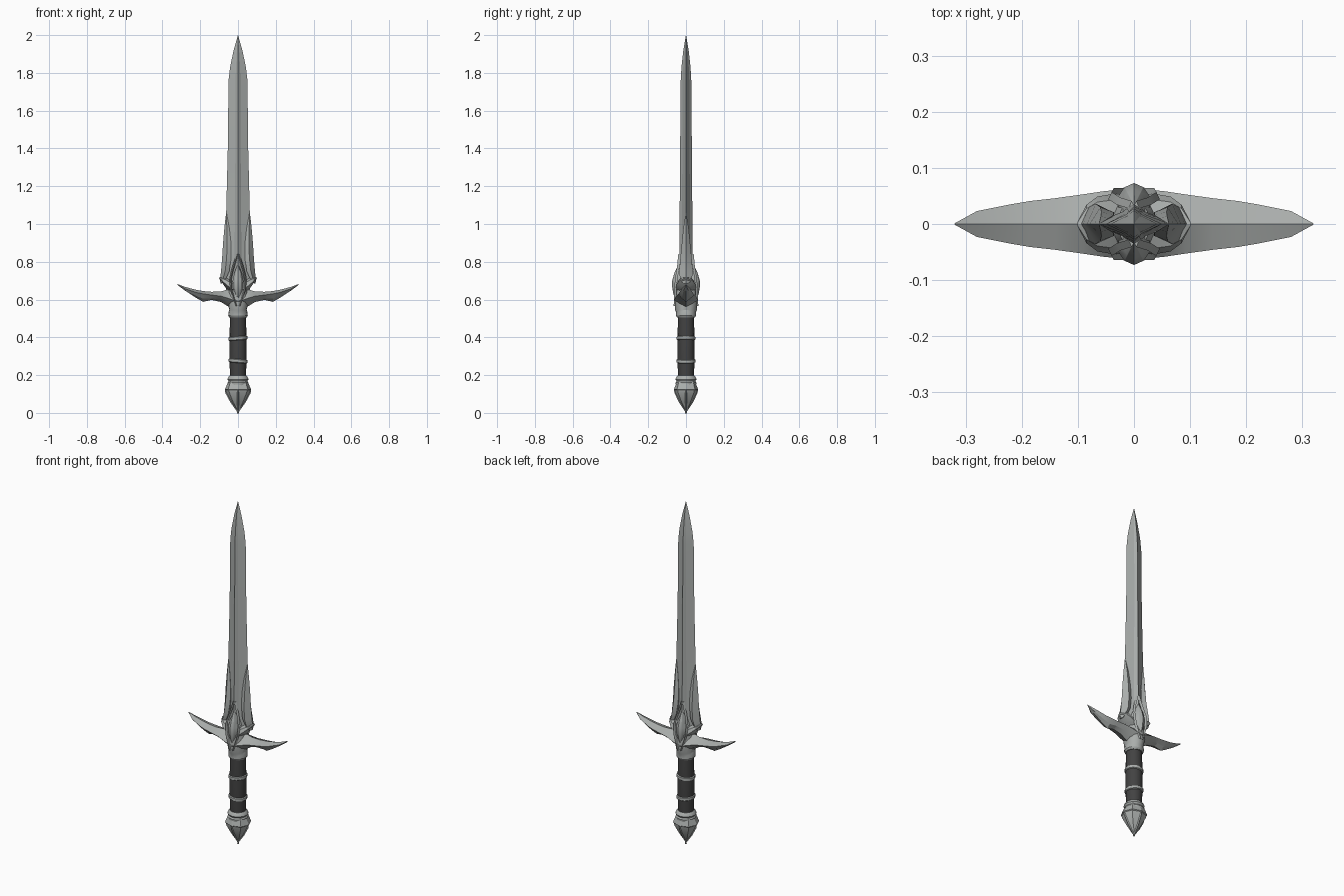
import bpy, bmesh, math
from mathutils import Vector

if "Cube" in bpy.data.objects:
    bpy.data.objects.remove(bpy.data.objects["Cube"], do_unlink=True)


def material(name, value):
    m = bpy.data.materials.new(name)
    m.use_nodes = True
    m.diffuse_color = value
    m.node_tree.nodes["Principled BSDF"].inputs["Base Color"].default_value = value
    return m


steel = material("grey steel", (0.40, 0.42, 0.41, 1))
leather = material("dark leather", (0.055, 0.055, 0.055, 1))


def finish(name, bm, mat, angle=25):
    bmesh.ops.remove_doubles(bm, verts=bm.verts, dist=0.0002)
    bmesh.ops.recalc_face_normals(bm, faces=bm.faces)
    mesh = bpy.data.meshes.new(name)
    bm.to_mesh(mesh)
    bm.free()
    mesh.materials.append(mat)
    ob = bpy.data.objects.new(name, mesh)
    bpy.context.collection.objects.link(ob)
    bpy.ops.object.select_all(action="DESELECT")
    ob.select_set(True)
    bpy.context.view_layer.objects.active = ob
    bpy.ops.object.shade_smooth_by_angle(angle=math.radians(angle))
    return ob


def loft(rings):
    """Skin a row of equal-length point rings and cap both ends."""
    bm = bmesh.new()
    rows = [[bm.verts.new(p) for p in ring] for ring in rings]
    n = len(rows[0])
    for a, b in zip(rows, rows[1:]):
        for i in range(n):
            j = (i + 1) % n
            bm.faces.new((a[i], a[j], b[j], b[i]))
    bm.faces.new(rows[0])
    bm.faces.new(rows[-1])
    return bm


def ellipse(z, rx, ry, n=16):
    return [Vector((rx * math.cos(i * math.tau / n), ry * math.sin(i * math.tau / n), z))
            for i in range(n)]


def mirrored(quarter):
    """Complete a section from its +x, +y quarter, running from the x axis to the y axis."""
    pts = [Vector(p) for p in quarter]
    pts += [Vector((-p.x, p.y, p.z)) for p in pts[-2::-1]]
    return pts + [Vector((p.x, -p.y, p.z)) for p in pts[-2:0:-1]]


# Blade: flat bevels with a raised spine
blade = [(0.62, 0.06, 0.036), (0.80, 0.074, 0.036), (1.0, 0.064, 0.034),
         (1.4, 0.054, 0.031), (1.76, 0.050, 0.028), (1.83, 0.042, 0.024),
         (1.92, 0.023, 0.014), (2.0, 0.0004, 0.0004)]
finish("blade", loft([mirrored([(w, 0, z), (w * 0.26, t * 0.62, z),
                                (w * 0.18, t * 0.76, z), (0, t, z)])
                      for z, w, t in blade]), steel, 8)

# Long leaves gripping the blade edges, and short petals flaring at its foot
leaf = [(1.06, 0.062, 0.001, 0.001), (0.98, 0.059, 0.013, 0.014),
        (0.90, 0.058, 0.021, 0.022), (0.82, 0.060, 0.024, 0.030),
        (0.75, 0.068, 0.022, 0.036), (0.70, 0.082, 0.014, 0.030),
        (0.685, 0.088, 0.003, 0.012)]
petal = [(0.0, 0.655, 0.035, 0.050), (0.035, 0.668, 0.036, 0.054),
         (0.065, 0.69, 0.028, 0.049), (0.085, 0.705, 0.015, 0.034),
         (0.101, 0.715, 0.002, 0.003)]
for side, s in (("left", 1), ("right", -1)):
    finish(side + "_leaf", loft([[Vector((s * (c + h), 0, z)),
                                  Vector((s * c, y, z)),
                                  Vector((s * (c - h), y * 0.7, z)),
                                  Vector((s * (c - h), -y * 0.7, z)),
                                  Vector((s * c, -y, z))]
                                 for z, c, h, y in leaf]), steel)
    finish(side + "_petal", loft([[Vector((s * x, 0, z + h)),
                                   Vector((s * x, y * 0.8, z + h * 0.5)),
                                   Vector((s * x, y, z - h * 0.3)),
                                   Vector((s * x, 0, z - h)),
                                   Vector((s * x, -y, z - h * 0.3)),
                                   Vector((s * x, -y * 0.8, z + h * 0.5))]
                                  for x, z, h, y in petal]), steel)

# Crossguard arms: ridged sections, with a downward barb and an upswept tip
guard = [(0.0, 0.67, 0.59, 0.545, 0.062), (0.05, 0.655, 0.606, 0.562, 0.059),
         (0.09, 0.643, 0.618, 0.587, 0.053), (0.14, 0.641, 0.624, 0.598, 0.046),
         (0.185, 0.645, 0.630, 0.588, 0.041), (0.22, 0.651, 0.637, 0.608, 0.035),
         (0.28, 0.667, 0.657, 0.647, 0.023), (0.32, 0.682, 0.681, 0.680, 0.001)]
for side, s in (("left", 1), ("right", -1)):
    finish(side + "_guard_arm", loft([[Vector((s * x, 0, top)), Vector((s * x, y, mid)),
                                       Vector((s * x, y * 0.55, (mid + low) / 2 - 0.004)),
                                       Vector((s * x, 0, low)),
                                       Vector((s * x, -y * 0.55, (mid + low) / 2 - 0.004)),
                                       Vector((s * x, -y, mid))]
                                      for x, top, mid, low, y in guard]), steel, 18)

# Hub under the guard
hub = [(0.505, 0.046, 0.047), (0.515, 0.052, 0.053), (0.535, 0.050, 0.053),
       (0.545, 0.046, 0.058), (0.60, 0.058, 0.061), (0.66, 0.046, 0.052),
       (0.74, 0.03, 0.038)]
finish("guard_hub", loft([ellipse(*r) for r in hub]), steel)

# Pointed boss showing on both faces
boss = [(0.595, 0.003, 0.055), (0.63, 0.018, 0.067), (0.665, 0.027, 0.073),
        (0.70, 0.028, 0.073), (0.74, 0.020, 0.062), (0.79, 0.001, 0.037)]
finish("centre_boss", loft([mirrored([(w, 0, z), (w, y * 0.68, z), (w * 0.6, y * 0.9, z),
                                      (0, y, z)]) for z, w, y in boss]), steel)

# Curved ribs framing the boss
rib = [(0.004, 0.84, 0.036), (0.024, 0.775, 0.042), (0.040, 0.715, 0.052),
       (0.036, 0.65, 0.059), (0.008, 0.565, 0.060)]
for side, s in (("left", 1), ("right", -1)):
    for face, f in (("back", 1), ("front", -1)):
        finish(f"{side}_{face}_rib", loft([[Vector((s * (x + 0.006), f * (y - 0.008), z)),
                                            Vector((s * x, f * (y + 0.005), z)),
                                            Vector((s * (x - 0.006), f * (y - 0.008), z))]
                                           for x, z, y in rib]), steel)

# Grip and its metal bands
finish("grip", loft([ellipse(z, r, r) for z, r in
                     ((0.18, 0.042), (0.28, 0.045), (0.40, 0.045), (0.52, 0.042))]), leather, 40)
for i, z in enumerate((0.275, 0.395)):
    band = loft([ellipse(z + dz, r, r) for dz, r in
                 ((-0.011, 0.044), (-0.007, 0.050), (0.007, 0.050), (0.011, 0.044))])
    for v in band.verts:  # slight hand-wrapped tilt
        v.co.z += v.co.x * (0.08 if i else -0.08)
    finish(f"grip_band_{i + 1}", band, steel, 40)

# Pommel collar
collar = [(0.12, 0.05, 0.05), (0.16, 0.055, 0.055), (0.168, 0.050, 0.050),
          (0.178, 0.056, 0.056), (0.19, 0.051, 0.051), (0.197, 0.044, 0.044)]
finish("pommel_collar", loft([ellipse(*r) for r in collar]), steel)

# Pommel point: four-ridged spike with a sunken panel in each quarter
pommel = [(0.17, 0.048, 0.046, 0.8), (0.125, 0.070, 0.064, 0.74),
          (0.105, 0.067, 0.061, 0.72), (0.055, 0.040, 0.037, 0.70), (0.0, 0.0005, 0.0005, 0.7)]
bm = loft([mirrored([(x, 0, z), (x * k, y * k, z), (0, y, z)]) for z, x, y, k in pommel])
for sx in (1, -1):
    for sy in (1, -1):
        panel = []
        for f in bm.faces:
            c = f.calc_center_median()
            if c.x * sx > 0.0001 and c.y * sy > 0.0001 and c.z < 0.12:
                panel.append(f)
        bmesh.ops.recalc_face_normals(bm, faces=bm.faces)
        bmesh.ops.inset_region(bm, faces=panel, thickness=0.006, depth=-0.004,
                               use_even_offset=False)
finish("pommel_point", bm, steel)
